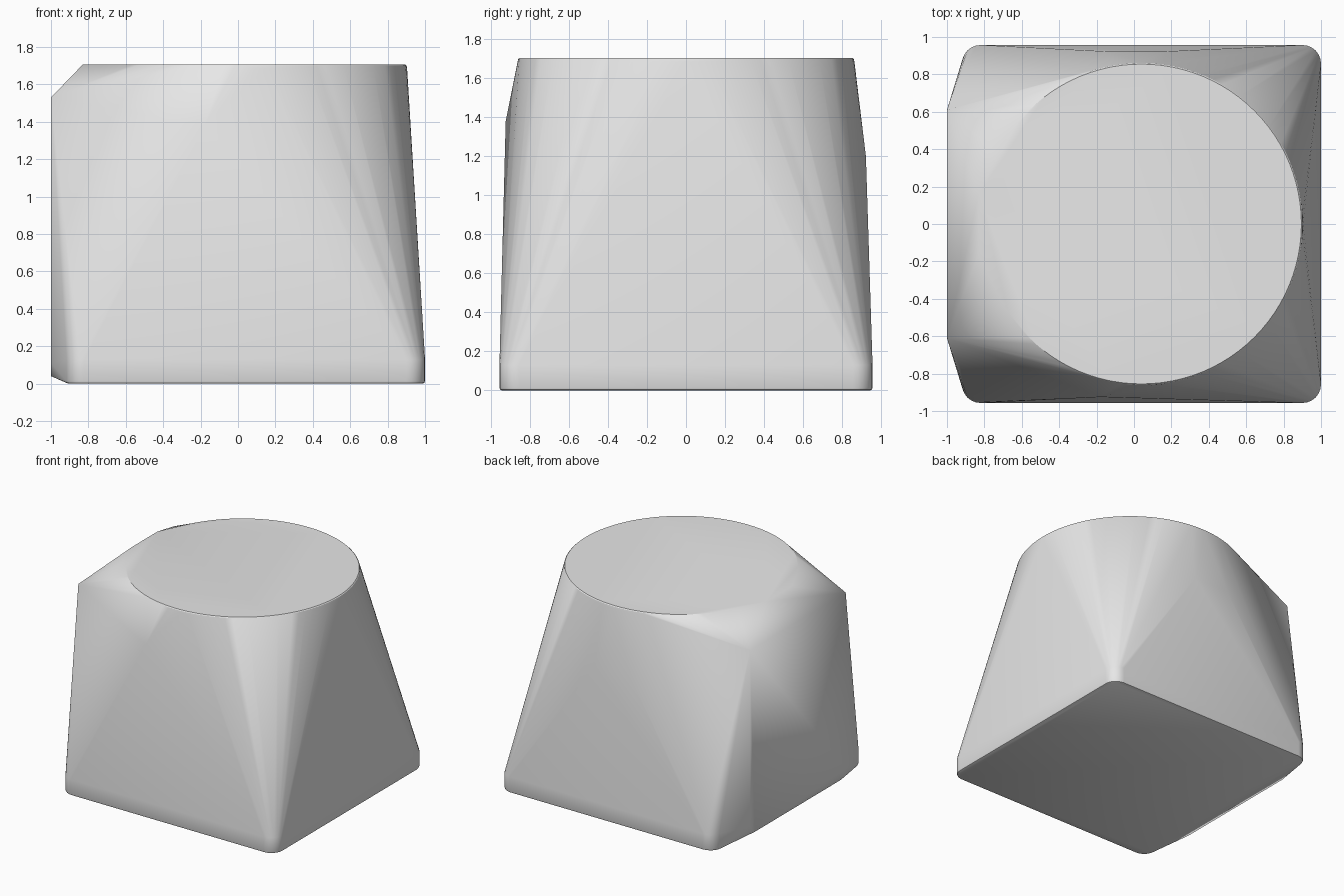
import bpy, bmesh
from math import sin, cos, pi, radians

cube = bpy.data.objects.get("Cube")
if cube:
    bpy.data.objects.remove(cube, do_unlink=True)

X_MIN, X_MAX, Y_HALF, CORNER = -0.92, 1.0, 0.957, 0.1
TOP = 1.706


def rounded_rectangle(z, inset=0.0, steps=6):
    """Outline of the base with rounded corners."""
    points = []
    r = CORNER - inset
    centres = ((X_MAX - CORNER, Y_HALF - CORNER), (X_MIN + CORNER, Y_HALF - CORNER),
               (X_MIN + CORNER, CORNER - Y_HALF), (X_MAX - CORNER, CORNER - Y_HALF))
    for quarter, (cx, cy) in enumerate(centres):
        for i in range(steps + 1):
            a = (quarter + i / steps) * pi / 2
            points.append((cx + r * cos(a), cy + r * sin(a), z))
    return points


def circle(radius, z, sides=96):
    return [(0.04 + radius * cos(2 * pi * i / sides),
             radius * sin(2 * pi * i / sides), z) for i in range(sides)]


# Base with a softened lower edge
points = rounded_rectangle(0, 0.012) + rounded_rectangle(0.004, 0.004)
points += rounded_rectangle(0.014) + rounded_rectangle(0.13)

# Round top with a softened rim
points += circle(0.855, TOP) + circle(0.861, TOP - 0.006) + circle(0.864, TOP - 0.02)

# Flat flank, sloped shoulder and shallow bulges, mirrored front to back
for side in (-1, 1):
    points += [(-1, side * 0.61, 1.53), (-1, side * 0.61, 0.11),
               (-1, side * 0.55, 0.04), (-0.83, side * 0.16, TOP)]
points.append((-0.18, -0.925, 1.38))
points += [(-0.15, 0.923, 1.2), (0.17, 0.923, 1.2)]

# Skin stretched over all outlines
bm = bmesh.new()
for p in points:
    bm.verts.new(p)
bmesh.ops.convex_hull(bm, input=bm.verts[:], use_existing_faces=False)
loose = [v for v in bm.verts if not v.link_faces]
bmesh.ops.delete(bm, geom=loose, context='VERTS')
bmesh.ops.dissolve_limit(bm, angle_limit=radians(0.3), verts=bm.verts[:], edges=bm.edges[:])
bmesh.ops.recalc_face_normals(bm, faces=bm.faces[:])

mesh = bpy.data.meshes.new("tapered_body")
bm.to_mesh(mesh)
bm.free()
body = bpy.data.objects.new("tapered_body", mesh)
bpy.context.collection.objects.link(body)

# Plain grey finish
grey = bpy.data.materials.new("light_grey")
grey.use_nodes = True
colour = (0.8, 0.8, 0.8, 1)
grey.diffuse_color = colour
for node in grey.node_tree.nodes:
    if node.type == 'BSDF_PRINCIPLED':
        node.inputs["Base Color"].default_value = colour
mesh.materials.append(grey)

bpy.ops.object.select_all(action='DESELECT')
body.select_set(True)
bpy.context.view_layer.objects.active = body
bpy.ops.object.shade_smooth_by_angle(angle=radians(30))
